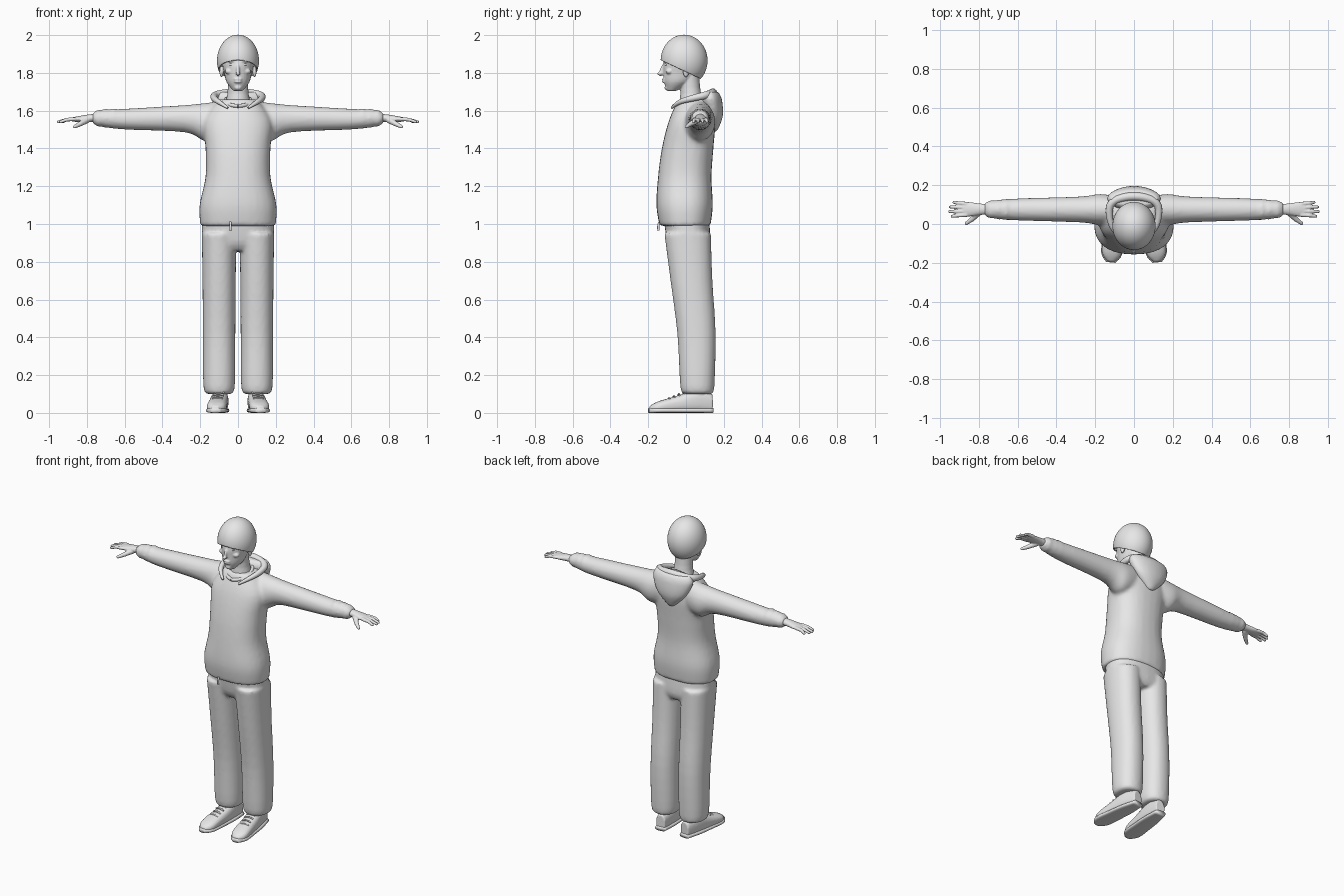
import bpy, bmesh, math
from mathutils import Vector, Matrix

if "Cube" in bpy.data.objects:
    bpy.data.objects.remove(bpy.data.objects["Cube"])

grey = bpy.data.materials.new("plain_grey")
grey.use_nodes = True
grey.diffuse_color = (.8, .8, .8, 1)
grey.node_tree.nodes["Principled BSDF"].inputs["Base Color"].default_value = (.8, .8, .8, 1)
SIDES = {"left": 1, "right": -1}


def flowing(rows, steps=4):
    """Smooth in-between rows, so that a few key sections are enough."""
    keys = [Vector(row) for row in rows]
    keys = [keys[0]] + keys + [keys[-1]]
    result = []
    for before, start, end, after in zip(keys, keys[1:], keys[2:], keys[3:]):
        leave, arrive = (end - before) / 2, (after - start) / 2
        for step in range(steps):
            t = step / steps
            blend = t * t * (3 - 2 * t)
            result.append(start * (1 - blend) + end * blend
                          + leave * (t * (1 - t) ** 2) - arrive * (t * t * (1 - t)))
    return result + [keys[-1]]


def loft(bm, axis, rows, middle=0, side=1, power=1, count=28):
    """Closed skin over sections (position, half width, low, high) along an axis."""
    loops = []
    for position, half, low, high in flowing(rows):
        loop = []
        for i in range(count):
            angle = math.tau * i / count
            c, s = math.cos(angle), math.sin(angle)
            u = middle + half * math.copysign(abs(c) ** power, c)
            v = (low + high) / 2 + (high - low) / 2 * math.copysign(abs(s) ** power, s)
            x, y, z = {"x": (position, u, v), "y": (u, position, v), "z": (u, v, position)}[axis]
            loop.append(bm.verts.new((x * side, y, z)))
        loops.append(loop)
    for lower, upper in zip(loops, loops[1:]):
        for i in range(count):
            j = (i + 1) % count
            bm.faces.new((lower[i], lower[j], upper[j], upper[i]))
    bm.faces.new(loops[0])
    bm.faces.new(loops[-1])


def blob(bm, center, radii, lean=0, detail=4):
    matrix = (Matrix.Translation(center) @ Matrix.Rotation(lean, 4, "X")
              @ Matrix.Diagonal((*radii, 1)))
    bmesh.ops.create_icosphere(bm, subdivisions=detail, radius=1, matrix=matrix)


def finger(bm, points, thick, thin, side):
    """Tapering digit: round joints linked by cones."""
    joints = [Vector((x * side, y, z)) for x, y, z in points]
    widths = (thick, (thick + thin) / 2, thin)
    for joint, width in zip(joints, widths):
        blob(bm, joint, (width, width, width), detail=3)
    for k in range(2):
        bone = joints[k + 1] - joints[k]
        matrix = (Matrix.Translation(joints[k] + bone / 2)
                  @ bone.to_track_quat("Z", "Y").to_matrix().to_4x4())
        bmesh.ops.create_cone(bm, cap_ends=True, segments=16, radius1=widths[k],
                              radius2=widths[k + 1], depth=bone.length, matrix=matrix)


def finish(name, bm, voxel=0, soften=0):
    bmesh.ops.recalc_face_normals(bm, faces=bm.faces[:])
    mesh = bpy.data.meshes.new(name)
    bm.to_mesh(mesh)
    bm.free()
    mesh.materials.append(grey)
    mesh.shade_smooth()
    part = bpy.data.objects.new(name, mesh)
    bpy.context.scene.collection.objects.link(part)
    if voxel:
        fuse = part.modifiers.new("fuse", "REMESH")
        fuse.mode, fuse.voxel_size, fuse.use_smooth_shade = "VOXEL", voxel, True
        relax = part.modifiers.new("relax", "SMOOTH")
        relax.iterations = soften
    return part


def tube(name, points, thickness, taper=False):
    curve = bpy.data.curves.new(name, "CURVE")
    curve.dimensions, curve.bevel_depth, curve.use_fill_caps = "3D", thickness, True
    curve.resolution_u = 6
    spline = curve.splines.new("NURBS")
    spline.points.add(len(points) - 1)
    for k, (knot, point) in enumerate(zip(spline.points, points)):
        knot.co = (*point, 1)
        if taper:
            knot.radius = .3 + .7 * math.sin(math.pi * k / (len(points) - 1))
    spline.use_endpoint_u, spline.order_u = True, 3
    curve.materials.append(grey)
    part = bpy.data.objects.new(name, curve)
    bpy.context.scene.collection.objects.link(part)
    return part


# Sweater: body and both sleeves fused into one soft skin
bm = bmesh.new()
loft(bm, "z", [(.99, .2, -.14, .13), (1.1, .204, -.157, .142), (1.25, .172, -.148, .135),
               (1.4, .172, -.128, .145), (1.55, .18, -.09, .155), (1.66, .1, -.04, .13)], power=.85)
sleeve = [(.1, .07, 1.46, 1.65), (.18, .08, 1.44, 1.64), (.28, .067, 1.485, 1.63),
          (.6, .057, 1.5, 1.61), (.72, .047, 1.515, 1.605), (.77, .037, 1.53, 1.59)]
for side in SIDES.values():
    loft(bm, "x", sleeve, .075, side)
    # Gathered folds above the cuff
    for fold in range(3):
        blob(bm, ((.66 + .04 * fold) * side, .075, 1.56), (.014, .056 - .003 * fold, .056 - .004 * fold))
finish("sweater", bm, .012, 5)

# Hood hanging behind the neck, with its rolled edge around the shoulders
bm = bmesh.new()
loft(bm, "z", [(1.49, .02, .13, .165), (1.57, .1, .1, .195), (1.66, .14, .07, .19), (1.7, .12, .09, .17)])
finish("hood", bm, .01, 4)
half = [(.055, -.075, 1.615), (.1, -.045, 1.645), (.13, .03, 1.665), (.125, .12, 1.685)]
tube("hood_edge", half + [(0, .15, 1.7)] + [(-x, y, z) for x, y, z in reversed(half)], .022, True)

# Neckline band and hem drawstring
turns = [math.tau * k / 16 for k in range(17)]
tube("neckline_band", [(.07 * math.sin(a), .02 - .085 * math.cos(a), 1.65 - .025 * math.cos(a))
                       for a in turns], .01)
tube("hem_drawstring", [(-.04, -.14, 1.01), (-.04, -.15, .99), (-.04, -.145, .965)], .006)

# Trousers: hips and two straight legs gathered at the ankle
bm = bmesh.new()
loft(bm, "z", [(.86, .16, -.07, .11), (.91, .188, -.1, .13), (1.04, .19, -.12, .12)], power=.85)
for side in SIDES.values():
    loft(bm, "z", [(.1, .06, -.01, .135), (.14, .083, -.03, .15), (.42, .086, -.046, .157),
                   (.7, .088, -.082, .14), (.95, .092, -.115, .132)], .1, side, .9)
finish("trousers", bm, .01, 5)

# Head and neck with nose, lips, chin, brows, cheeks and ears
bm = bmesh.new()
loft(bm, "z", [(1.705, .025, -.1, -.05), (1.75, .06, -.116, .03), (1.8, .073, -.12, .065),
               (1.85, .083, -.12, .087), (1.92, .075, -.1, .08), (1.96, .04, -.06, .04)])
loft(bm, "z", [(1.58, .085, -.05, .12), (1.69, .056, -.03, .08), (1.8, .056, -.04, .07)])
blob(bm, (0, -.126, 1.815), (.009, .013, .036), -.35)
blob(bm, (0, -.138, 1.796), (.012, .015, .009))
blob(bm, (0, -.1, 1.722), (.02, .014, .014))
for lip in (1.753, 1.766):
    blob(bm, (0, -.116, lip), (.022, .012, .006))
for side in SIDES.values():
    blob(bm, (.034 * side, -.109, 1.864), (.026, .012, .007))
    blob(bm, (.045 * side, -.088, 1.808), (.024, .02, .016))
    blob(bm, (.088 * side, 0, 1.806), (.01, .016, .03))
finish("head", bm, .005, 2)

# Knitted cap: dome trimmed by a slanted plane
bm = bmesh.new()
blob(bm, (0, -.01, 1.865), (.105, .118, .131), detail=5)
bmesh.ops.bisect_plane(bm, geom=bm.verts[:] + bm.edges[:] + bm.faces[:], clear_inner=True,
                       plane_co=(0, -.13, 1.868), plane_no=(0, .47, 1))
cap = finish("knitted_cap", bm)
knit = cap.modifiers.new("thickness", "SOLIDIFY")
knit.thickness, knit.offset = .008, .5

shoe = [(-.195, .02, 0, .035), (-.15, .05, 0, .06), (-.05, .05, 0, .09), (.05, .045, 0, .12), (.14, .03, 0, .1)]
for name, side in SIDES.items():
    # Eye
    bm = bmesh.new()
    blob(bm, (.032 * side, -.102, 1.844), (.014, .011, .008))
    finish(name + "_eye", bm)

    # Hand: palm, four spread fingers and a thumb
    bm = bmesh.new()
    loft(bm, "x", [(.73, .027, 1.54, 1.585), (.79, .029, 1.54, 1.58), (.85, .037, 1.54, 1.57),
                   (.885, .033, 1.545, 1.563)], .076, side)
    for k in range(4):
        root, tip, reach = .104 - .019 * k, .112 - .024 * k, .96 - .008 * (k - 1.7) ** 2
        finger(bm, [(.865, root, 1.555), (.905, (root + tip) / 2, 1.553), (reach - .008, tip, 1.541)],
               .011, .008, side)
    finger(bm, [(.8, .06, 1.55), (.835, .025, 1.53), (.865, .003, 1.515)], .017, .009, side)
    finish(name + "_hand", bm, .004, 2)

    # Shoe: upper, flat sole, sock and laces, with the toes turned out
    place = Matrix.Translation((.1 * side, 0, 0)) @ Matrix.Rotation(.1 * side, 4, "Z")
    bm = bmesh.new()
    loft(bm, "y", shoe, power=.8)
    finish(name + "_shoe", bm, .007, 2).matrix_world = place
    bm = bmesh.new()
    loft(bm, "y", [(y * 1.02, width + .004, 0, .026) for y, width, low, high in shoe], power=.6)
    finish(name + "_sole", bm).matrix_world = place
    bm = bmesh.new()
    loft(bm, "z", [(.07, .04, 0, .12), (.14, .036, 0, .12)])
    finish(name + "_sock", bm).matrix_world = place
    for k in range(4):
        y, z = -.09 + .026 * k, .08 + .011 * k
        lace = [(.028, y, z - .008), (0, y, z + .005), (-.028, y, z - .008)]
        tube(f"{name}_lace_{k + 1}", lace, .005).matrix_world = place
